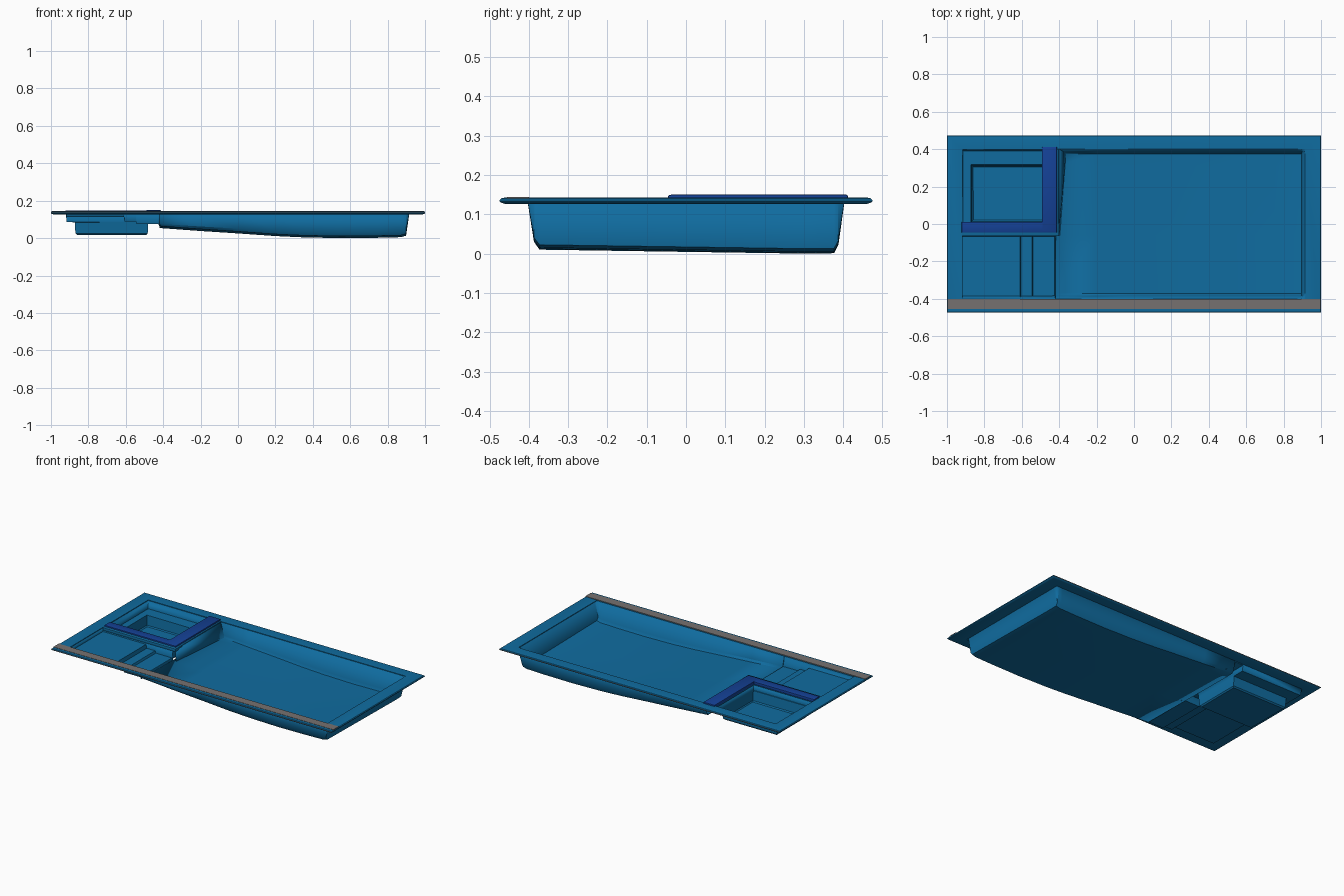
import bpy, bmesh

old = bpy.data.objects.get("Cube")
if old:
    bpy.data.objects.remove(old, do_unlink=True)


def material(name, rgb):
    m = bpy.data.materials.new(name)
    m.use_nodes = True
    m.diffuse_color = (*rgb, 1)
    m.node_tree.nodes["Principled BSDF"].inputs["Base Color"].default_value = (*rgb, 1)
    return m


POOL = material("pool_blue", (0.005, 0.15, 0.35))
TILE = material("deep_blue", (0.007, 0.052, 0.30))
GREY = material("warm_grey", (0.18, 0.165, 0.16))
TOP = 0.137          # level where the basins meet the rim


def finish(name, bm, mats, shell=0.0, angle=0.5):
    bmesh.ops.recalc_face_normals(bm, faces=bm.faces)
    mesh = bpy.data.meshes.new(name)
    bm.to_mesh(mesh)
    bm.free()
    ob = bpy.data.objects.new(name, mesh)
    bpy.context.collection.objects.link(ob)
    for m in mats:
        mesh.materials.append(m)
    if shell:
        mod = ob.modifiers.new("thin_shell", "SOLIDIFY")
        mod.thickness, mod.offset = shell, 0
    bpy.ops.object.select_all(action="DESELECT")
    ob.select_set(True)
    bpy.context.view_layer.objects.active = ob
    bpy.ops.object.shade_smooth_by_angle(angle=angle)
    return ob


def loft(rows, closed=False, cap=False):
    """Skin a list of equally long point rows."""
    bm = bmesh.new()
    grid = [[bm.verts.new(p) for p in row] for row in rows]
    n = len(rows[0])
    for a, b in zip(grid, grid[1:]):
        for i in range(n if closed else n - 1):
            j = (i + 1) % n
            bm.faces.new((a[i], a[j], b[j], b[i]))
    if cap:
        bm.faces.new(grid[-1])
    return bm


def ring(x0, x1, y0, y1, z):
    return [(x0, y0, z), (x1, y0, z), (x1, y1, z), (x0, y1, z)]


def bar(name, x0, x1, y0, y1, z0, z1, mat, bevel=0.0):
    bm = loft([ring(x0, x1, y0, y1, z0), ring(x0, x1, y0, y1, z1)], True, True)
    bmesh.ops.holes_fill(bm, edges=bm.edges)
    if bevel:
        bmesh.ops.bevel(bm, geom=bm.edges[:], offset=bevel, segments=2,
                        profile=0.5, affect="EDGES")
    return finish(name, bm, [mat])


# Rim: rounded frame around the basins, with a grey band on its outer edge
def frame(inset, z):
    return ring(-1 + inset, 1 - inset, -0.474 + inset, 0.474 - inset, z)


hole = (-0.92, 0.915, -0.40, 0.40)
rim = loft([ring(*hole, 0.127), frame(0.012, 0.127), frame(0.003, 0.130),
            frame(0, 0.133), frame(0, 0.137), frame(0.004, 0.141),
            frame(0.014, 0.143), ring(*hole, 0.141), ring(*hole, 0.127)], True)
bmesh.ops.remove_doubles(rim, verts=rim.verts, dist=0.0001)
for f in rim.faces:
    c = f.calc_center_median()
    if 0.133 < c.z < 0.137 and abs(c.y) > 0.46:
        f.material_index = 1
finish("rim", rim, [POOL, GREY])

# Grey coping strip along the front rim
bar("front_coping", -0.998, 0.998, -0.455, -0.40, 0.140, 0.1445, GREY)

# Main basin: cross-sections along the sloping floor
stations = [(-0.42, 0.066), (-0.2, 0.050), (0.0, 0.037), (0.2, 0.023), (0.35, 0.016),
            (0.55, 0.012), (0.75, 0.014), (0.87, 0.017), (0.897, 0.024), (0.915, TOP)]
rows = []
for x, z in stations:
    def floor(y):
        return TOP if z == TOP else z - 0.010 * (y + 0.37) / 0.68
    rows.append([(x, -0.402, TOP), (x, -0.385, floor(-0.37) + (TOP - floor(-0.37)) * 0.15),
                 (x, -0.372, floor(-0.37)), (x, -0.06, floor(-0.06)),
                 (x, 0.31, floor(0.31)), (x, 0.376, floor(0.25)),
                 (x, 0.386, floor(0.25) + (TOP - floor(0.25)) * 0.15), (x, 0.402, TOP)])
finish("main_basin", loft(rows), [POOL], 0.004)

# Wall between the main basin and the spa
finish("basin_end_wall", loft([[(-0.405, -0.062, TOP), (-0.405, 0.40, TOP)],
                               [(-0.398, -0.062, 0.058), (-0.365, 0.385, 0.055)]]),
       [POOL], 0.004)

# Entry steps: stepped profile carried across the front corner
steps = [(-0.92, TOP), (-0.917, 0.115), (-0.61, 0.115), (-0.605, 0.091),
         (-0.545, 0.091), (-0.54, 0.077), (-0.425, 0.077), (-0.42, 0.064)]
finish("entry_steps", loft([[(x, y, TOP if side else z) for x, z in steps]
                            for y, side in ((-0.402, 1), (-0.385, 0), (-0.065, 0), (-0.058, 1))]),
       [POOL], 0.004)

# Spa: bench on two sides and a square well
finish("spa_basin", loft([ring(-0.92, -0.482, 0.0, 0.40, TOP),
                          ring(-0.915, -0.482, 0.002, 0.392, 0.088),
                          ring(-0.872, -0.482, 0.004, 0.318, 0.086),
                          ring(-0.868, -0.484, 0.012, 0.312, 0.026),
                          ring(-0.860, -0.490, 0.020, 0.305, 0.019)], True, True),
       [POOL], 0.004)

# Divider ledges under the tiled L-shaped spa wall
bar("spa_ledge_front", -0.92, -0.40, -0.065, 0.004, 0.122, 0.141, POOL, 0.003)
bar("spa_ledge_side", -0.488, -0.402, -0.06, 0.40, 0.122, 0.141, POOL, 0.003)

# Tiled divider top
bar("spa_divider_front", -0.922, -0.412, -0.046, 0.012, 0.130, 0.149, TILE, 0.004)
bar("spa_divider_side", -0.492, -0.412, -0.042, 0.412, 0.130, 0.150, TILE, 0.004)
